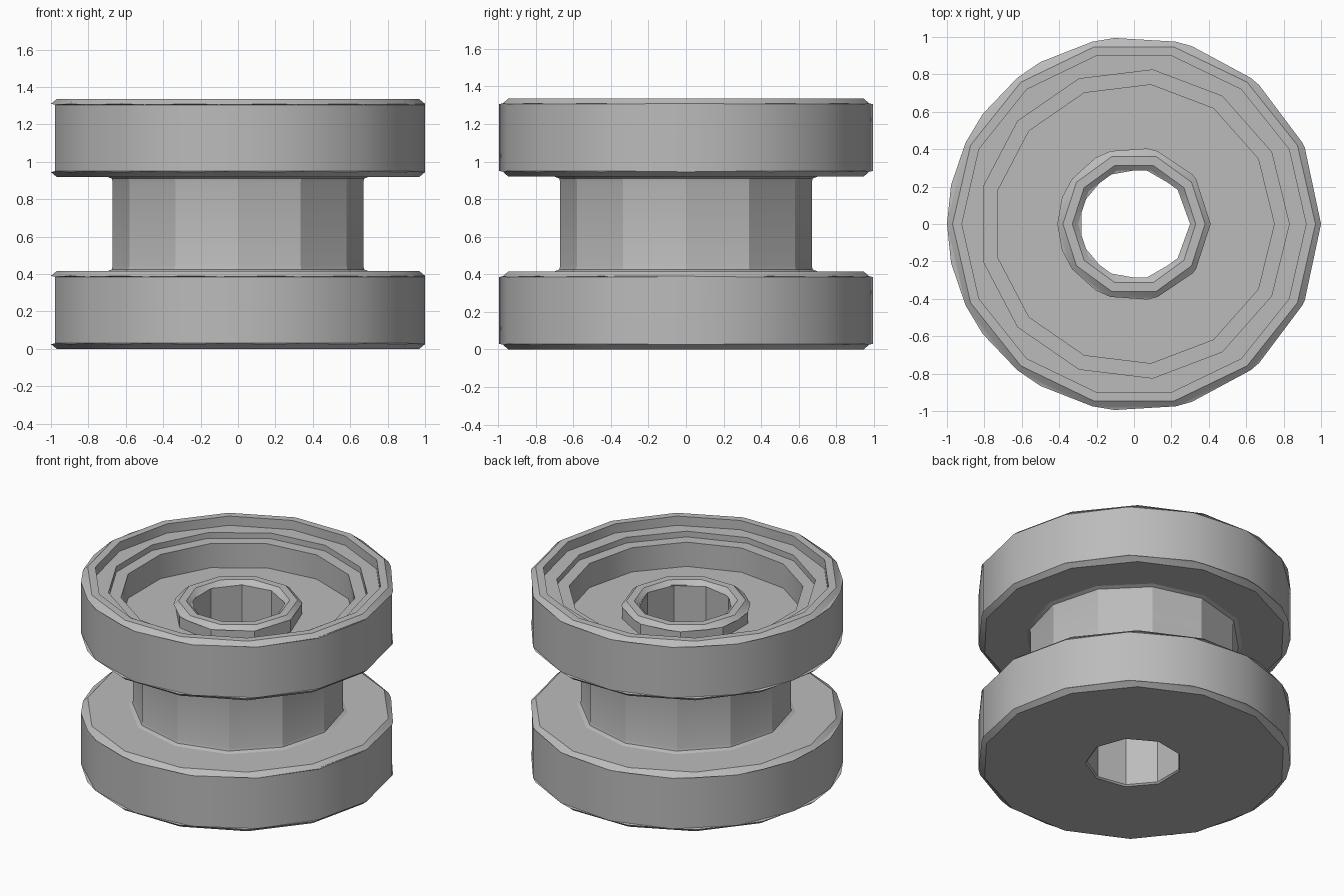
import bpy
import bmesh
from math import cos, sin, tau, radians

cube = bpy.data.objects.get("Cube")
if cube:
    bpy.data.objects.remove(cube, do_unlink=True)

GREY = (0.5, 0.5, 0.5, 1)
grey = bpy.data.materials.new("plain_grey")
grey.use_nodes = True
grey.diffuse_color = GREY
grey.node_tree.nodes["Principled BSDF"].inputs["Base Color"].default_value = GREY


def stitch(bm, a, b):
    """Join two rings, which may have different side counts."""
    na, nb = len(a), len(b)
    if na == nb:
        for i in range(na):
            j = (i + 1) % na
            bm.faces.new((a[i], a[j], b[j], b[i]))
        return
    i = j = 0
    while i < na or j < nb:
        if j >= nb or (i < na and (i + 1) / na <= (j + 1) / nb):
            bm.faces.new((a[i % na], a[(i + 1) % na], b[j % nb]))
            i += 1
        else:
            bm.faces.new((a[i % na], b[(j + 1) % nb], b[j % nb]))
            j += 1


def turned(name, profile):
    """Revolve (radius, height, sides) rings around z."""
    bm = bmesh.new()
    rings = [[bm.verts.new((r * cos(tau * k / n), r * sin(tau * k / n), z))
              for k in range(n)] for r, z, n in profile]
    for a, b in zip(rings, rings[1:]):
        stitch(bm, a, b)
    mesh = bpy.data.meshes.new(name)
    bm.to_mesh(mesh)
    bm.free()
    mesh.materials.append(grey)
    obj = bpy.data.objects.new(name, mesh)
    bpy.context.collection.objects.link(obj)
    bpy.ops.object.select_all(action="DESELECT")
    obj.select_set(True)
    bpy.context.view_layer.objects.active = obj
    bpy.ops.object.shade_smooth_by_angle(angle=radians(29))


def rim(z0, z1):
    """Outer wall of a flange with a small bevel at each end."""
    return [(0.97, z0, 14), (1, z0 + 0.025, 14), (1, z0 + 0.03, 15),
            (1, z1 - 0.03, 15), (1, z1 - 0.025, 14), (0.97, z1, 14)]


LOW, MID, TOP = 0.415, 0.92, 1.335
FLOOR, HUB = 1.06, 1.17

# Lower flange with flat underside
turned("lower_flange", [(0.31, 0, 9)] + rim(0, LOW) + [(0.7, LOW, 12)])

# Barrel between the flanges, flared at both ends
turned("barrel", [(0.7, LOW, 12), (0.675, LOW + 0.01, 12), (0.67, LOW + 0.03, 12),
                  (0.67, MID - 0.03, 12), (0.675, MID - 0.01, 12), (0.7, MID, 12)])

# Upper flange with a stepped recess
steps = [(0.92, TOP, 14), (0.92, 1.27, 14), (0.83, 1.27, 13), (0.83, 1.23, 13),
         (0.75, 1.23, 13), (0.75, FLOOR, 13), (0.41, FLOOR, 9)]
turned("upper_flange", [(0.7, MID, 12)] + rim(MID, TOP) + steps)

# Hub ring and through bore
turned("hub_and_bore", [(0.41, FLOOR, 9), (0.41, HUB - 0.03, 9), (0.41, HUB - 0.025, 10),
                        (0.38, HUB, 10), (0.33, HUB, 10), (0.3, HUB - 0.025, 10),
                        (0.3, HUB - 0.03, 9), (0.3, 0.01, 9), (0.31, 0, 9)])
